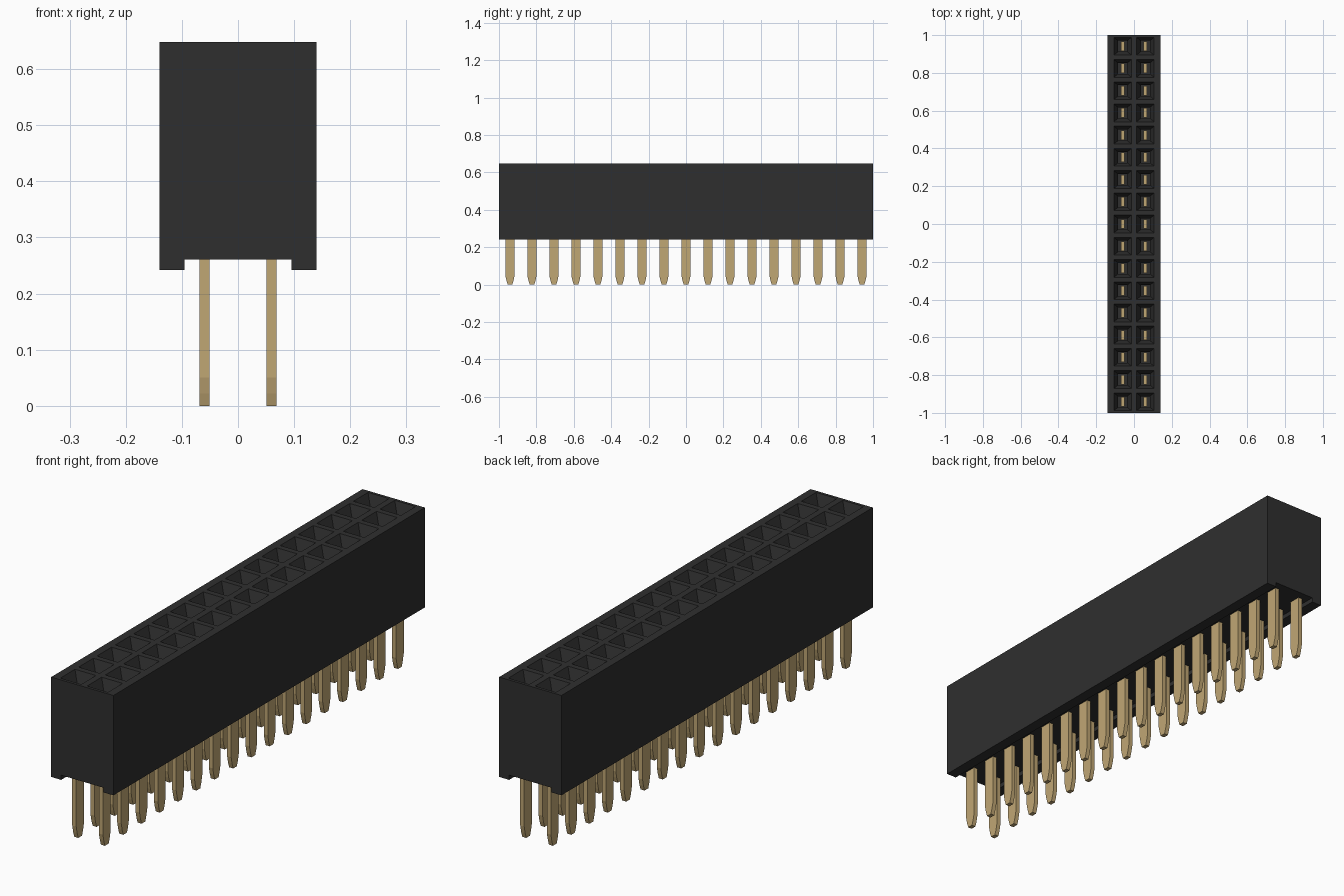
import bpy
import bmesh

cube = bpy.data.objects.get("Cube")
if cube:
    bpy.data.objects.remove(cube, do_unlink=True)

ROWS = 17
PITCH = 2 / ROWS
PIN_X = 0.06
HALF_W = 0.14
BOTTOM, CHANNEL, TOP = 0.242, 0.261, 0.648


def material(name, color, rough):
    mat = bpy.data.materials.new(name)
    mat.use_nodes = True
    mat.diffuse_color = (*color, 1)
    bsdf = mat.node_tree.nodes["Principled BSDF"]
    bsdf.inputs["Base Color"].default_value = (*color, 1)
    bsdf.inputs["Roughness"].default_value = rough
    return mat


def rect(bm, x0, x1, y0, y1, z):
    return [bm.verts.new(p) for p in
            ((x0, y0, z), (x1, y0, z), (x1, y1, z), (x0, y1, z))]


def bridge(bm, rings):
    for a, b in zip(rings, rings[1:]):
        for i in range(4):
            j = (i + 1) % 4
            bm.faces.new((a[i], a[j], b[j], b[i]))


def finish(bm, name, mat):
    bmesh.ops.remove_doubles(bm, verts=bm.verts[:], dist=0.0001)
    bmesh.ops.recalc_face_normals(bm, faces=bm.faces[:])
    mesh = bpy.data.meshes.new(name)
    bm.to_mesh(mesh)
    bm.free()
    mesh.materials.append(mat)
    obj = bpy.data.objects.new(name, mesh)
    bpy.context.collection.objects.link(obj)
    return obj


black = material("black plastic", (0.028, 0.028, 0.028), 0.6)
gold = material("pale gold", (0.53, 0.385, 0.175), 0.5)

# Housing: outer walls and underside channel, one slice per row of sockets
bm = bmesh.new()
profile = [(-HALF_W, TOP), (-HALF_W, BOTTOM), (-0.095, BOTTOM), (-0.095, CHANNEL),
           (0.095, CHANNEL), (0.095, BOTTOM), (HALF_W, BOTTOM), (HALF_W, TOP)]
stations = [[bm.verts.new((x, -1 + i * PITCH, z)) for x, z in profile]
            for i in range(ROWS + 1)]
for a, b in zip(stations, stations[1:]):
    for k in range(len(profile) - 1):
        bm.faces.new((a[k], a[k + 1], b[k + 1], b[k]))
for end in (stations[0], stations[-1]):
    middle = bm.verts.new((0, end[0].co.y, TOP))
    bm.faces.new(end + [middle])

# Sockets: flat rim, funnel, straight shaft and floor
for i in range(ROWS):
    y = -1 + (i + 0.5) * PITCH
    for side in (-1, 1):
        x = side * PIN_X
        x0, x1 = sorted((0, side * HALF_W))
        rings = [rect(bm, x0, x1, y - PITCH / 2, y + PITCH / 2, TOP)]
        for hx, hy, z in ((0.047, 0.047, TOP), (0.024, 0.029, 0.6),
                          (0.024, 0.029, 0.35)):
            rings.append(rect(bm, x - hx, x + hx, y - hy, y + hy, z))
        bridge(bm, rings)
        bm.faces.new(rings[-1])
finish(bm, "housing", black)

# Contact pins: flat blades with tapered tips, repeated over the grid
bm = bmesh.new()
rings = [rect(bm, -0.009, 0.009, -hy, hy, z)
         for hy, z in ((0.012, 0), (0.019, 0.022), (0.025, 0.05), (0.025, 0.57))]
bridge(bm, rings)
bm.faces.new(rings[0])
bm.faces.new(rings[-1])
pins = finish(bm, "contact_pins", gold)
pins.location = (-PIN_X, -1 + PITCH / 2, 0)
for name, count, offset in (("rows", ROWS, (0, PITCH, 0)),
                            ("columns", 2, (2 * PIN_X, 0, 0))):
    array = pins.modifiers.new(name, "ARRAY")
    array.count = count
    array.use_relative_offset = False
    array.use_constant_offset = True
    array.constant_offset_displace = offset
